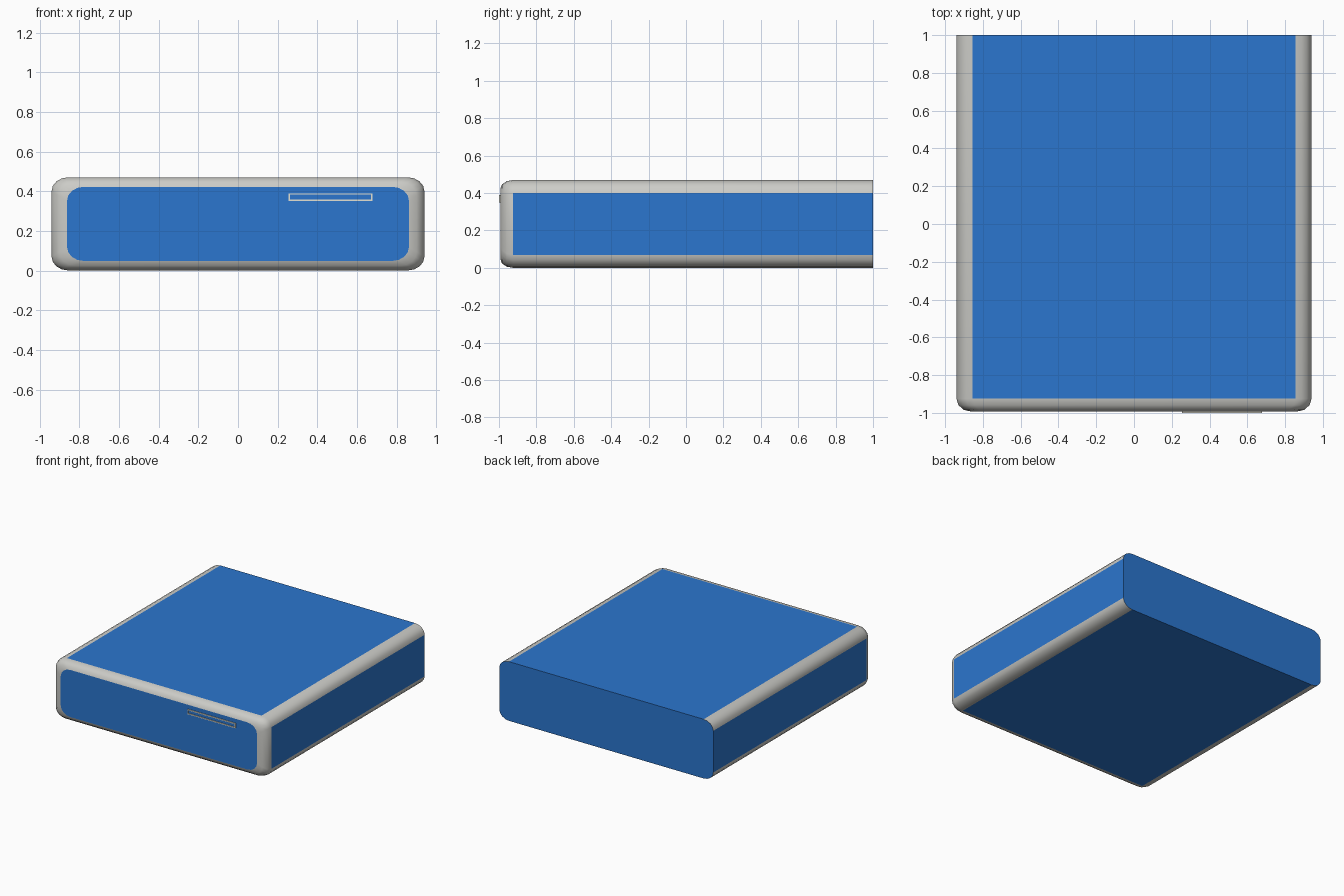
import bpy, bmesh, math

if "Cube" in bpy.data.objects:
    bpy.data.objects.remove(bpy.data.objects["Cube"])


def material(name, rgb):
    m = bpy.data.materials.new(name)
    m.diffuse_color = (*rgb, 1)
    m.use_nodes = True
    m.node_tree.nodes["Principled BSDF"].inputs["Base Color"].default_value = m.diffuse_color
    return m


blue = material("panel_blue", (0.024, 0.18, 0.62))
grey = material("edge_grey", (0.60, 0.60, 0.57))
cream = material("slot_cream", (0.78, 0.76, 0.66))

ZC, SEG = 0.235, 4


def ring(bm, y, hx, hz, rx, rz):
    """Rounded rectangle loop in the xz plane."""
    verts = []
    for q, (sx, sz) in enumerate([(1, 1), (-1, 1), (-1, -1), (1, -1)]):
        for i in range(SEG + 1):
            a = math.pi / 2 * (q + i / SEG)
            verts.append(bm.verts.new((sx * (hx - rx) + rx * math.cos(a), y,
                                       ZC + sz * (hz - rz) + rz * math.sin(a))))
    return verts


# Case: rounded box lofted back to front, with a rounded front rim
bm = bmesh.new()
rings = [ring(bm, 1.0, 0.94, 0.235, 0.085, 0.07)]
for k in range(4):
    t = math.pi / 2 * k / 3
    s = 1 - math.cos(t)
    rings.append(ring(bm, -0.925 - 0.068 * math.sin(t), 0.94 - 0.078 * s,
                      0.235 - 0.048 * s, 0.085, 0.07))
for a, b in zip(rings, rings[1:]):
    n = len(a)
    for i in range(n):
        j = (i + 1) % n
        bm.faces.new((a[i], a[j], b[j], b[i]))
bm.faces.new(rings[0])
bm.faces.new(rings[-1])
bmesh.ops.recalc_face_normals(bm, faces=bm.faces)

# Flat panels are blue, rounded edges are grey
for f in bm.faces:
    flat = max(abs(c) for c in f.normal) > 0.999
    f.material_index = 0 if flat else 1
    f.smooth = not flat
for e in bm.edges:
    if len({f.material_index for f in e.link_faces}) > 1:
        e.smooth = False
mesh = bpy.data.meshes.new("case")
bm.to_mesh(mesh)
bm.free()
mesh.materials.append(blue)
mesh.materials.append(grey)
bpy.context.collection.objects.link(bpy.data.objects.new("case", mesh))


# Slot outline on the front panel
def bar(name, x0, x1, z0, z1):
    bpy.ops.mesh.primitive_cube_add(size=1, location=((x0 + x1) / 2, -0.995, (z0 + z1) / 2))
    o = bpy.context.object
    o.name = name
    o.scale = (x1 - x0, 0.01, z1 - z0)
    o.data.materials.append(cream)


X0, X1, Z0, Z1, W = 0.255, 0.677, 0.35, 0.389, 0.007
bar("slot_bottom", X0, X1, Z0, Z0 + W)
bar("slot_top", X0, X1, Z1 - W, Z1)
bar("slot_left", X0, X0 + W, Z0 + W, Z1 - W)
bar("slot_right", X1 - W, X1, Z0 + W, Z1 - W)
